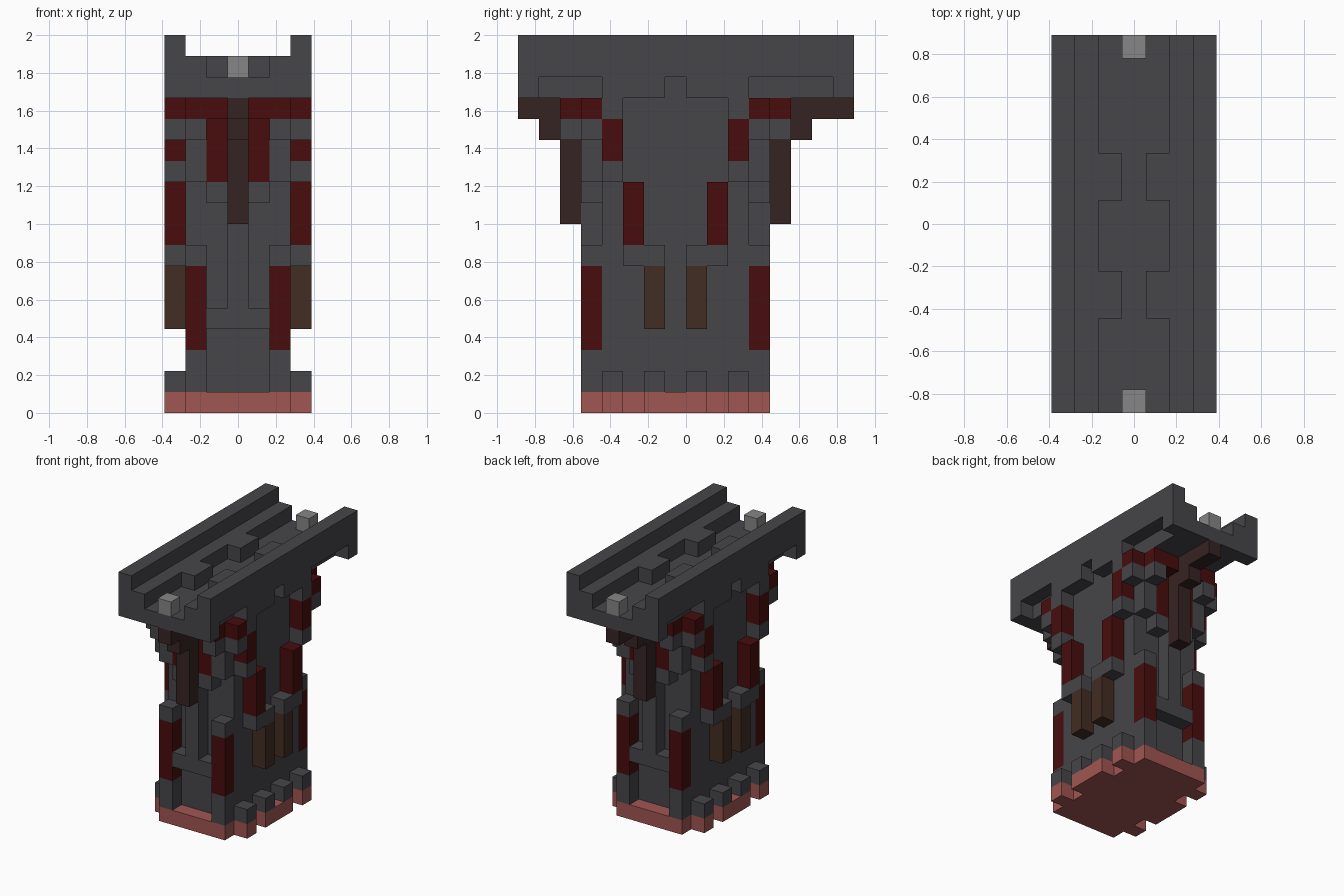
import bpy, bmesh
from mathutils import Vector

UNIT = 2 / 18          # one block
MID = -0.5             # the shaft is mirrored about this y, in blocks

cube = bpy.data.objects.get("Cube")
if cube:
    bpy.data.objects.remove(cube, do_unlink=True)


def material(name, r, g, b):
    m = bpy.data.materials.new(name)
    m.diffuse_color = (r, g, b, 1)
    m.use_nodes = True
    bsdf = next(n for n in m.node_tree.nodes if n.type == 'BSDF_PRINCIPLED')
    bsdf.inputs["Base Color"].default_value = (r, g, b, 1)
    return m


STONE = material("dark_stone", .061, .061, .068)
RED = material("deep_red", .065, .004, .004)
ROSE = material("rose_base", .35, .092, .084)
BROWN = material("brown_wood", .054, .026, .016)
MAROON = material("maroon_wood", .037, .017, .017)
LAMP = material("lamp_grey", .24, .24, .24)


def flip_x(box):
    x, y, z = box
    return (-x[1], -x[0]), y, z


def flip_y(box):
    x, y, z = box
    return x, (2 * MID - y[1], 2 * MID - y[0]), z


def build(name, mat, boxes, mirror=""):
    """Join boxes, given as (x, y, z) ranges in blocks, into one object."""
    boxes = list(boxes)
    if "x" in mirror:
        boxes += [flip_x(b) for b in boxes]
    if "y" in mirror:
        boxes += [flip_y(b) for b in boxes]
    bm = bmesh.new()
    for box in boxes:
        verts = bmesh.ops.create_cube(bm, size=1)["verts"]
        low = Vector([r[0] for r in box])
        size = Vector([r[1] - r[0] for r in box])
        for v in verts:
            v.co = [(low[i] + (v.co[i] + .5) * size[i]) * UNIT for i in range(3)]
    mesh = bpy.data.meshes.new(name)
    bm.to_mesh(mesh)
    bm.free()
    mesh.materials.append(mat)
    ob = bpy.data.objects.new(name, mesh)
    bpy.context.collection.objects.link(ob)
    return ob


# Column ranges across the width
CORE, INNER, CORNER, OUTER = (-.5, .5), (.5, 1.5), (1.5, 2.5), (2.5, 3.5)
FULL = (-2.5, 2.5)
FRONT, PROUD = (-5, -4), (-6, -5)      # layers in front of the shaft

# Base and shaft
build("base_slab", ROSE, [(FULL, (-5, 4), (0, 1))])
build("base_side_blocks", ROSE,
      [(OUTER, y, (0, 1)) for y in ((-4, -3), (-2, 1), (2, 3))], "x")
build("base_side_studs", STONE,
      [(OUTER, (y, y + 1), (1, 2)) for y in (-4, -2, 0, 2)], "x")
build("shaft", STONE, [(FULL, (-4, 3), (1, 15))])

# Front and back faces of the shaft
build("centre_ribs", STONE, [(CORE, FRONT, (5, 15))], "y")
build("rib_sills", STONE, [((-1.5, 1.5), FRONT, (4, 5))], "y")
build("corner_feet", STONE, [(CORNER, FRONT, (1, 3))], "xy")
build("corner_posts", RED, [(CORNER, FRONT, (3, 7))], "xy")
build("corner_caps", STONE, [(CORNER, FRONT, (7, 8))], "xy")
build("corner_corbels", STONE, [(CORNER, FRONT, (11, 15))], "xy")
build("inner_corbels", STONE, [(INNER, FRONT, (10, 11))], "xy")
build("inner_posts", RED, [(INNER, FRONT, (11, 15))], "xy")
build("proud_blocks", STONE, [(CORNER, PROUD, (13, 14))], "xy")
build("proud_bands", RED, [((.5, 2.5), PROUD, (14, 15))], "xy")

# Stepped wooden brackets under both ends of the deck
build("end_brackets", MAROON, [(CORE, PROUD, (9, 13)),
                               (CORE, (-7, -5), (13, 14)),
                               (CORE, (-8, -5), (14, 15))], "y")
build("back_bracket_tip", MAROON, [(CORE, (7, 8), (14, 15))])

# Arched ribs climbing the two sides
build("side_posts", BROWN, [(OUTER, (-2, -1), (4, 7))], "xy")
build("side_lower_steps", STONE, [(OUTER, (-3, -1), (7, 8))], "xy")
build("side_ribs", RED, [(OUTER, (-3, -2), (8, 11)),
                         (OUTER, (-4, -3), (12, 14)),
                         (OUTER, FRONT, (14, 15))], "xy")
build("side_upper_steps", STONE, [(OUTER, (-4, -3), (11, 12)),
                                  (OUTER, FRONT, (13, 14)),
                                  (OUTER, (-4, -3), (14, 15))], "xy")

# Deck with raised edges
build("deck_floor", STONE, [(FULL, (-8, 8), (15, 16))])
build("deck_rails", STONE, [(OUTER, (-8, 8), (16, 18))], "x")
build("rail_feet", STONE, [(OUTER, y, (15, 16)) for y in
                           ((-8, -7), (-4, -1), (0, 3), (7, 8))], "x")
build("deck_kerbs", STONE, [(CORNER, (-8, 8), (16, 17))], "x")
build("kerb_bumps", STONE, [(INNER, (-4, -2), (16, 17)),
                            (INNER, (1, 3), (16, 17))], "x")
build("end_lamps", LAMP, [(CORE, (-8, -7), (16, 17)),
                          (CORE, (7, 8), (16, 17))])
